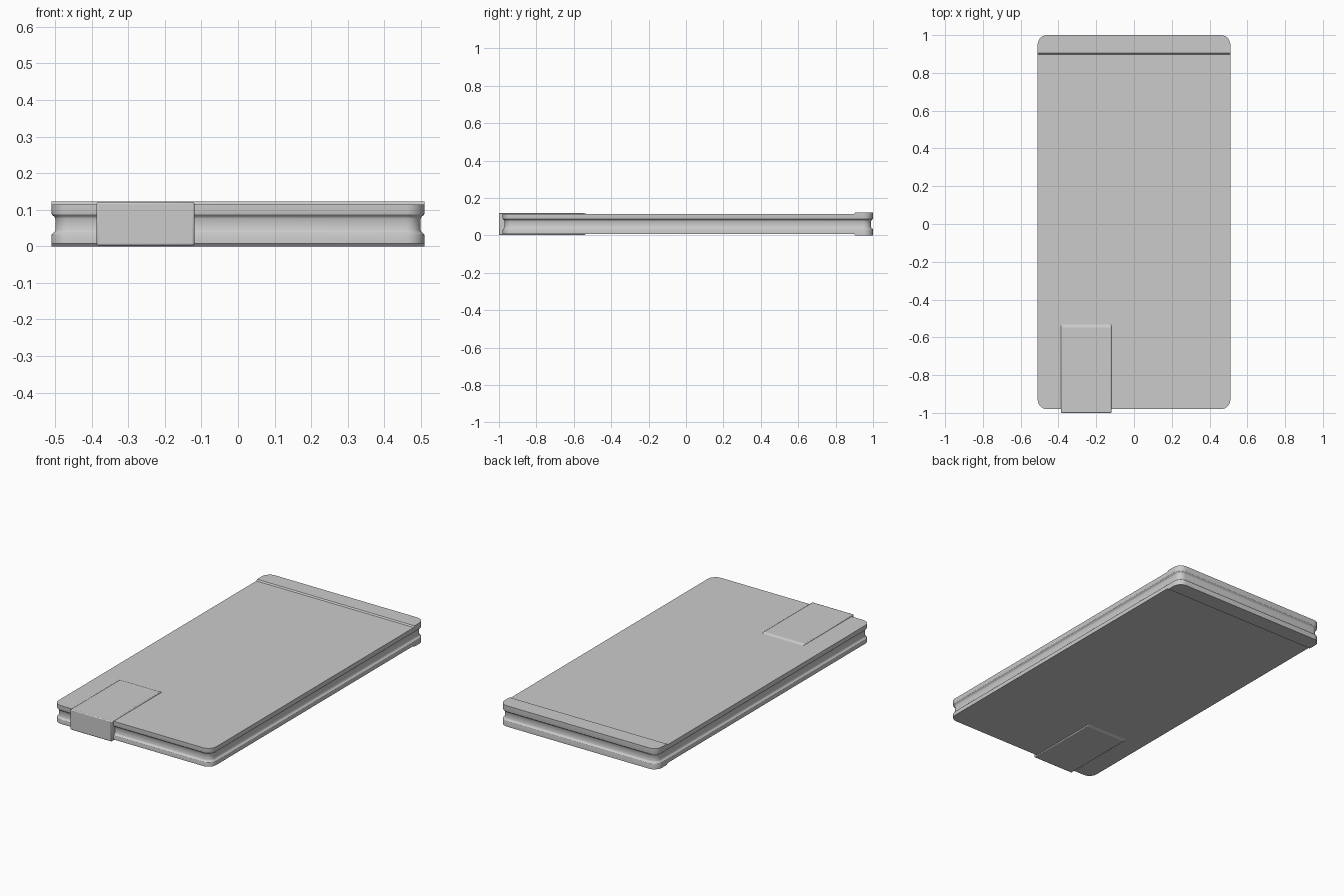
import bpy, bmesh, math

if "Cube" in bpy.data.objects:
    bpy.data.objects.remove(bpy.data.objects["Cube"])

X, Y0, Y1 = 0.51, -0.98, 1.0      # case half width, front and back
Z_LOW, Z_TOP, HEIGHT = 0.008, 0.115, 0.122


def finish(bm, name):
    bmesh.ops.recalc_face_normals(bm, faces=bm.faces)
    me = bpy.data.meshes.new(name)
    bm.to_mesh(me)
    bm.free()
    ob = bpy.data.objects.new(name, me)
    bpy.context.collection.objects.link(ob)
    bpy.ops.object.select_all(action='DESELECT')
    ob.select_set(True)
    bpy.context.view_layer.objects.active = ob
    return ob


def rounded_rect(inset, r=0.05, n=8):
    pts = []
    corners = [(X - r, Y1 - r), (r - X, Y1 - r), (r - X, Y0 + r), (X - r, Y0 + r)]
    for k, (cx, cy) in enumerate(corners):
        for i in range(n + 1):
            a = (k + i / n) * math.pi / 2
            pts.append((cx + (r - inset) * math.cos(a), cy + (r - inset) * math.sin(a)))
    return pts


# case: stacked rounded outlines with a soft groove running all round
profile = [(Z_LOW, 0), (0.029, 0), (0.033, 0.001), (0.036, 0.004), (0.039, 0.008),
           (0.044, 0.0105), (0.076, 0.0105), (0.081, 0.008), (0.084, 0.004),
           (0.087, 0.001), (0.091, 0), (Z_TOP, 0)]
bm = bmesh.new()
rings = [[bm.verts.new((x, y, z)) for x, y in rounded_rect(d)] for z, d in profile]
for a, b in zip(rings, rings[1:]):
    for i in range(len(a)):
        j = (i + 1) % len(a)
        bm.faces.new((a[i], a[j], b[j], b[i]))
bm.faces.new(rings[0])
bm.faces.new(rings[-1])

# raised strip across the back end, top and bottom
for y in (0.898, 0.905):
    bmesh.ops.bisect_plane(bm, geom=bm.verts[:] + bm.edges[:] + bm.faces[:],
                           plane_co=(0, y, 0), plane_no=(0, 1, 0))
for v in bm.verts:
    if v.co.y > 0.902:
        if v.co.z > Z_TOP - 1e-4:
            v.co.z = HEIGHT
        elif v.co.z < Z_LOW + 1e-4:
            v.co.z = 0
finish(bm, "case")
bpy.ops.object.shade_smooth_by_angle(angle=math.radians(30))

# clip: side profile wrapped over the front edge, extruded across
clip_profile = [(-1.0, 0.002), (-0.548, 0.002), (-0.527, 0.010),
                (-0.527, 0.113), (-0.548, 0.121), (-1.0, 0.121)]
bm = bmesh.new()
ends = [[bm.verts.new((x, y, z)) for y, z in clip_profile] for x in (-0.387, -0.119)]
for e in ends:
    bm.faces.new(e)
for i in range(6):
    j = (i + 1) % 6
    bm.faces.new((ends[0][i], ends[0][j], ends[1][j], ends[1][i]))
clip = finish(bm, "clip")
bev = clip.modifiers.new("soft_edges", 'BEVEL')
bev.width = 0.005
bev.segments = 2
bev.limit_method = 'ANGLE'
bev.angle_limit = math.radians(60)
bpy.ops.object.shade_smooth_by_angle(angle=math.radians(20))
